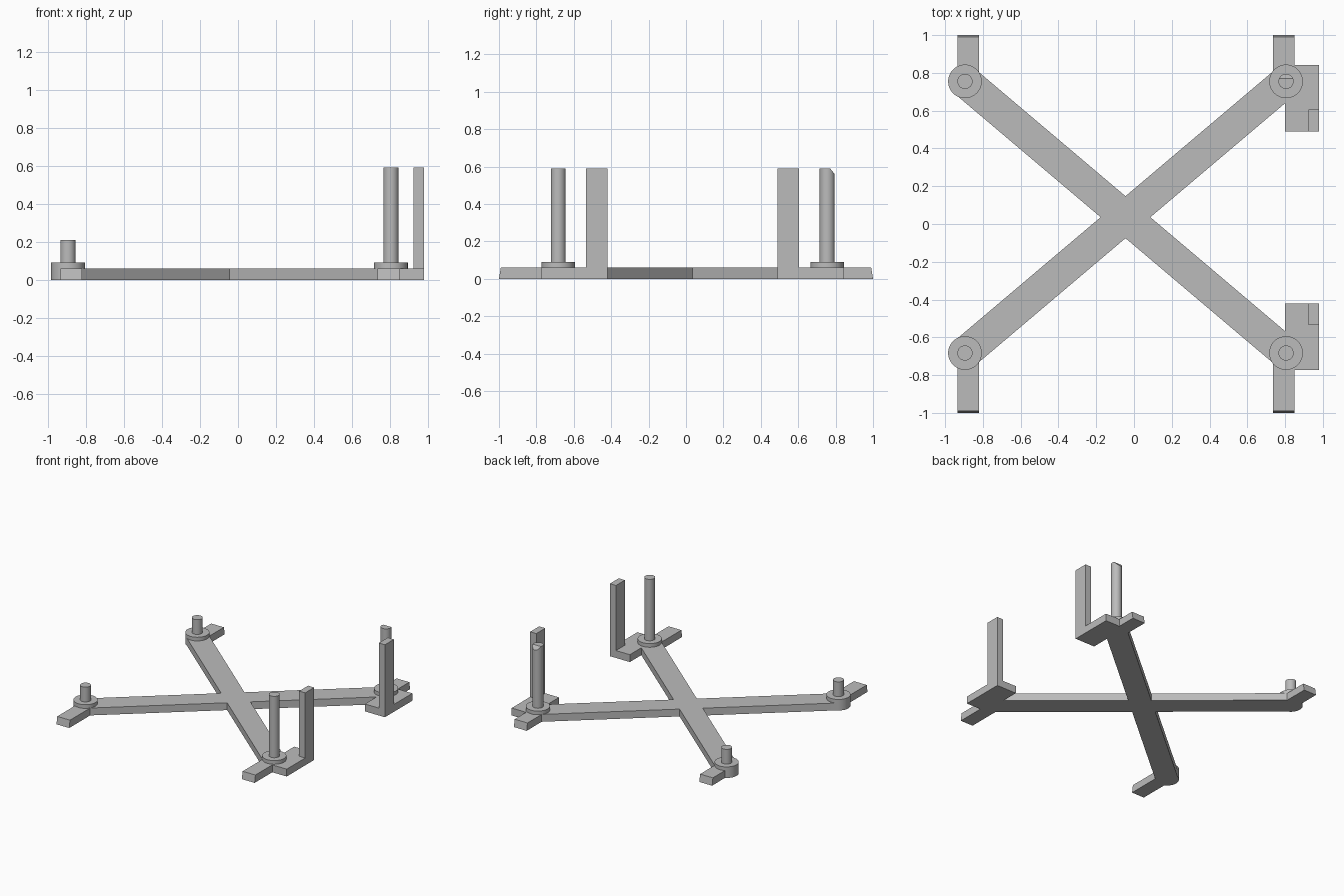
import bpy, bmesh, math
from mathutils import Vector

cube = bpy.data.objects.get("Cube")
if cube:
    bpy.data.objects.remove(cube)

grey = bpy.data.materials.new("mid grey")
grey.use_nodes = True
colour = (0.5, 0.5, 0.5, 1)
grey.diffuse_color = colour
grey.node_tree.nodes["Principled BSDF"].inputs["Base Color"].default_value = colour

BASE, DISC, SHORT, TALL = 0.06, 0.09, 0.21, 0.59
LEFT_X, RIGHT_X = 0.805, -0.895
BACK_Y, FRONT_Y = 0.755, -0.683


def finish(name, bm):
    bmesh.ops.recalc_face_normals(bm, faces=bm.faces)
    mesh = bpy.data.meshes.new(name)
    bm.to_mesh(mesh)
    bm.free()
    mesh.materials.append(grey)
    obj = bpy.data.objects.new(name, mesh)
    bpy.context.collection.objects.link(obj)
    return obj


def prism(name, outline, z0, z1):
    bm = bmesh.new()
    face = bm.faces.new([bm.verts.new((x, y, z0)) for x, y in outline])
    top = bmesh.ops.extrude_face_region(bm, geom=[face])["geom"]
    verts = [g for g in top if isinstance(g, bmesh.types.BMVert)]
    bmesh.ops.translate(bm, verts=verts, vec=(0, 0, z1 - z0))
    return finish(name, bm)


def box(name, x0, x1, y0, y1, z0, z1):
    return prism(name, [(x0, y0), (x1, y0), (x1, y1), (x0, y1)], z0, z1)


def cylinder(name, x, y, radius, z0, z1):
    ring = [(x + radius * math.cos(a), y + radius * math.sin(a))
            for a in (i * math.tau / 48 for i in range(48))]
    return prism(name, ring, z0, z1)


def smooth(obj):
    bpy.ops.object.select_all(action="DESELECT")
    obj.select_set(True)
    bpy.context.view_layer.objects.active = obj
    bpy.ops.object.shade_smooth_by_angle(angle=math.radians(30))


def combine(target, other, operation="UNION"):
    mod = target.modifiers.new("combine", "BOOLEAN")
    mod.operation, mod.solver, mod.object = operation, "EXACT", other
    bpy.context.view_layer.objects.active = target
    bpy.ops.object.modifier_apply(modifier=mod.name)
    bpy.data.objects.remove(other)


def arm(name, start, end, half=0.085):
    a, b = Vector(start), Vector(end)
    d = (b - a).normalized()
    side = Vector((-d.y, d.x)) * half
    return prism(name, [a - side, b - side, b + side, a + side], 0, BASE)


# Crossed flat arms
frame = arm("cross_frame", (RIGHT_X, FRONT_Y), (LEFT_X, BACK_Y))
combine(frame, arm("second_arm", (RIGHT_X, BACK_Y), (LEFT_X, FRONT_Y)))

for end, y, sign in (("front", FRONT_Y, -1), ("back", BACK_Y, 1)):
    for side, x, tab_x, pin_top in (("right", RIGHT_X, -0.935, SHORT),
                                    ("left", LEFT_X, 0.735, TALL)):
        # End tab with a slightly sloping tip
        tab = box(f"{end}_{side}_tab", tab_x, tab_x + 0.115,
                  min(y, sign), max(y, sign), 0, BASE)
        for v in tab.data.vertices:
            if abs(v.co.y) > 0.99 and v.co.z > 0.01:
                v.co.y -= sign * 0.01
        combine(frame, tab)

        # Round corner boss, collar and pin
        if side == "right":
            combine(frame, cylinder("corner_boss", x, y, 0.089, 0, BASE))
        smooth(cylinder(f"{end}_{side}_collar", x, y, 0.089, BASE, DISC))
        pin = cylinder(f"{end}_{side}_pin", x, y, 0.04, DISC, pin_top)
        if (end, side) == ("back", "left"):
            # Bevelled tip
            wedge = box("tip_cutter", x - 0.1, x + 0.1, y + 0.016, y + 0.1,
                        TALL - 0.03, TALL + 0.03)
            for v in wedge.data.vertices:
                if v.co.y < y + 0.05:
                    v.co.y += 0.024 if v.co.z < TALL else -0.024
            combine(pin, wedge, "DIFFERENCE")
        smooth(pin)

# Side brackets with uprights
for end, y0, y1, post_y in (("front", -0.773, -0.42, -0.535),
                            ("back", 0.49, 0.843, 0.49)):
    combine(frame, box(f"{end}_bracket", 0.8, 0.98, y0, y1, 0, BASE))
    box(f"{end}_upright", 0.925, 0.98, post_y, post_y + 0.115, BASE, TALL)

smooth(frame)
